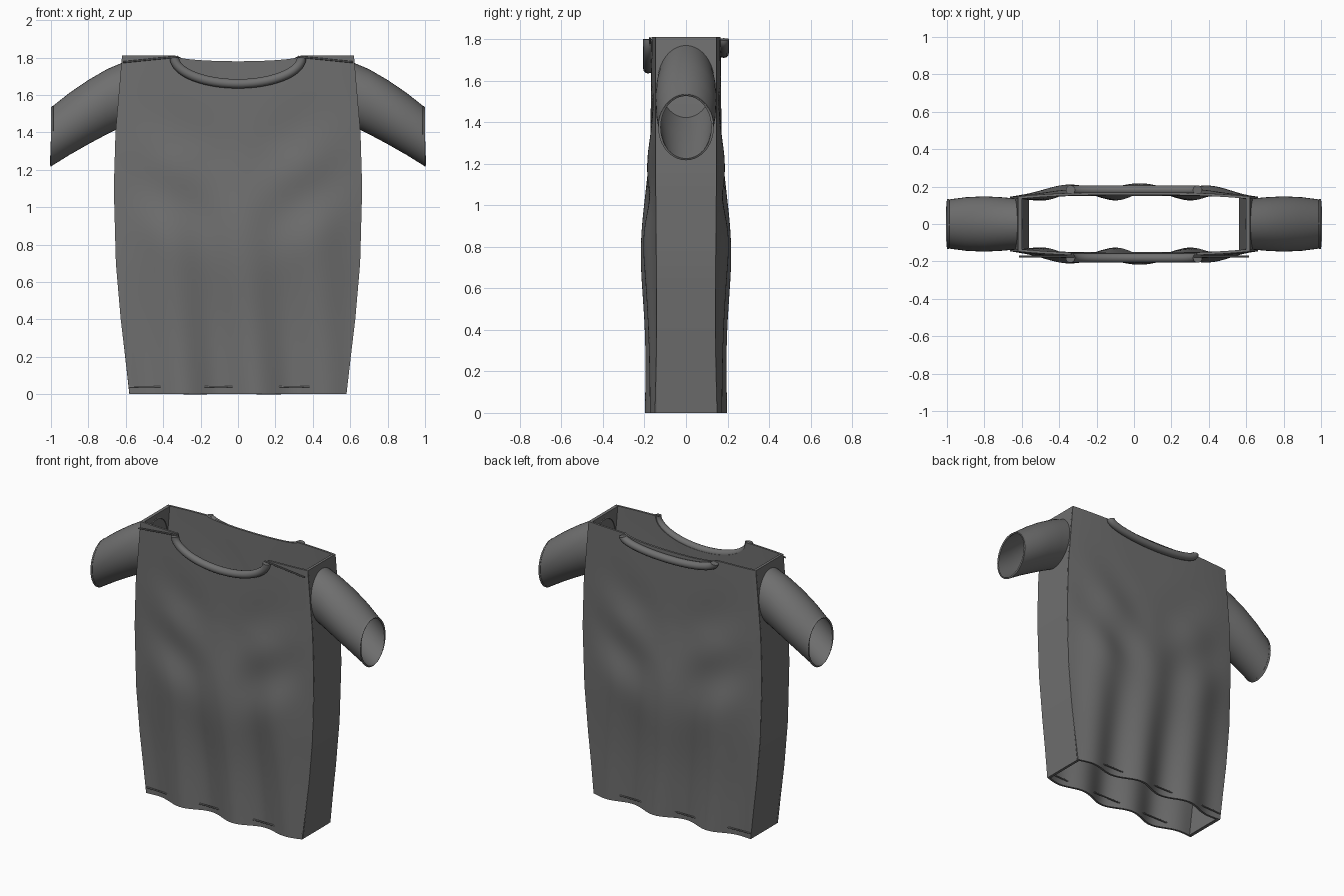
import bpy, bmesh, math
from mathutils import Vector

if "Cube" in bpy.data.objects:
    bpy.data.objects.remove(bpy.data.objects["Cube"])

CLOTH = bpy.data.materials.new("dark_grey_cloth")
CLOTH.diffuse_color = (.16, .16, .16, 1)
CLOTH.use_nodes = True
CLOTH.node_tree.nodes["Principled BSDF"].inputs["Base Color"].default_value = CLOTH.diffuse_color


def lerp(table, z):
    # linear interpolation through (z, value) pairs
    for (a, va), (b, vb) in zip(table, table[1:]):
        if z <= b:
            t = max(0, (z - a) / (b - a))
            return va + (vb - va) * t
    return table[-1][1]


HALF_W = [(0, .58), (.2, .603), (.4, .627), (.7, .653), (1.1, .664), (1.4, .655), (1.81, .62)]


def finish(ob, thick):
    ob.data.materials.append(CLOTH)
    bpy.ops.object.select_all(action='DESELECT')
    bpy.context.view_layer.objects.active = ob
    ob.select_set(True)
    m = ob.modifiers.new("thickness", 'SOLIDIFY')
    m.thickness, m.offset = thick, -1
    bpy.ops.object.modifier_apply(modifier=m.name)
    bpy.ops.object.shade_smooth_by_angle(angle=math.radians(40))


def sheet(name, rows, thick, closed=False, flip=False):
    # quad surface through rows of points, given thickness
    bm = bmesh.new()
    vs = [[bm.verts.new(p) for p in r] for r in rows]
    n = len(rows[0])
    for a, b in zip(vs, vs[1:]):
        for i in range(n if closed else n - 1):
            j = (i + 1) % n
            f = [a[i], a[j], b[j], b[i]]
            bm.faces.new(f[::-1] if flip else f)
    me = bpy.data.meshes.new(name)
    bm.to_mesh(me)
    bm.free()
    ob = bpy.data.objects.new(name, me)
    bpy.context.collection.objects.link(ob)
    finish(ob, thick)


def rod(name, pts, r, sides=12):
    # round cord along a path with end caps
    cu = bpy.data.curves.new(name, 'CURVE')
    cu.dimensions = '3D'
    cu.bevel_depth, cu.bevel_resolution, cu.use_fill_caps = r, sides // 4, True
    cu.materials.append(CLOTH)
    sp = cu.splines.new('POLY')
    sp.points.add(len(pts) - 1)
    for q, p in zip(sp.points, pts):
        q.co = (*p, 1)
    sp.use_smooth = True
    bpy.context.collection.objects.link(bpy.data.objects.new(name, cu))


def cloth_depth(x, z):
    # distance of the cloth from the middle plane: bulge, hem waves, diagonal folds
    u = min(1, abs(x) / lerp(HALF_W, z))
    edge = 1 - u ** 3
    d = .147 + (.022 + .036 * math.exp(-((z - .8) / .34) ** 2)) * edge
    hem = max(0, 1 - z / 1.3) ** .9
    d += .029 * hem * math.cos((x - .1 + .09 * z) * math.tau / .4) * (.3 + .7 * edge)
    fold = math.exp(-((z - 1.12) / .32) ** 2) * math.sin(math.pi * u) ** 2
    d += .013 * fold * math.sin((z - .6 * abs(x) - .92) * math.tau / .5)
    return d


def neck_top(x, dip):
    return 1.81 - dip * math.sqrt(max(0, 1 - (x / .335) ** 2))


# front and back: panel, collar and hem stitch
for side, s, dip, collar_dip in (("front", -1, .15, .14), ("back", 1, .03, .065)):
    rows = []
    for j in range(73):
        row = []
        for i in range(97):
            u = i / 48 - 1
            z = neck_top(u * .62, dip) * j / 72
            x = u * lerp(HALF_W, z)
            row.append((x, s * cloth_depth(x, z), z))
        rows.append(row)
    sheet(side + "_panel", rows, .014, flip=s > 0)

    arc = [math.pi * k / 40 for k in range(41)]
    rod(side + "_collar", [(-.34 * math.cos(a), s * .182, 1.80 - collar_dip * math.sin(a))
                           for a in arc], .025, 16)
    rod(side + "_hem_stitch", [(-.58, s * .146, .04), (-.4, s * .154, .04),
                               (.4, s * .154, .04), (.58, s * .146, .04)], .005)

# sides: shoulder seam, flat side panel, sleeve and cuff
for side, m in (("left", -1), ("right", 1)):
    rod(side + "_shoulder_seam", [(m * .32, -.174, 1.805), (m * .615, -.174, 1.775)], .005)

    rows = [[(m * lerp(HALF_W, z), y, z) for y in (-.14, .14)]
            for z in [1.81 * k / 30 for k in range(31)]]
    sheet(side + "_side_panel", rows, .02, flip=m < 0)

    # sleeve stations: x and z of top edge, x and z of bottom edge, half depth
    stations = [(.60, 1.78, .63, 1.425, .135), (.70, 1.738, .71, 1.385, .143),
                (.80, 1.68, .80, 1.337, .148), (.90, 1.612, .90, 1.28, .143),
                (1.0, 1.533, 1.0, 1.218, .13)]
    rings = []
    for xt, zt, xb, zb, w in stations:
        c = Vector(((xt + xb) / 2, 0, (zt + zb) / 2))
        h = Vector(((xt - xb) / 2, 0, (zt - zb) / 2))
        ring = []
        for k in range(40):
            a = math.tau * k / 40
            p = c + h * math.cos(a) + Vector((0, w * math.sin(a), 0))
            ring.append((m * p.x, p.y, p.z))
        rings.append(ring)
    sheet(side + "_sleeve", rings, .008, closed=True, flip=m > 0)
    cuff = [[(m * x, .134 * math.sin(math.tau * k / 40), z + .159 * math.cos(math.tau * k / 40))
             for k in range(40)] for x, z in ((.988, 1.384), (1.0, 1.376))]
    sheet(side + "_cuff", cuff, .01, closed=True, flip=m > 0)
